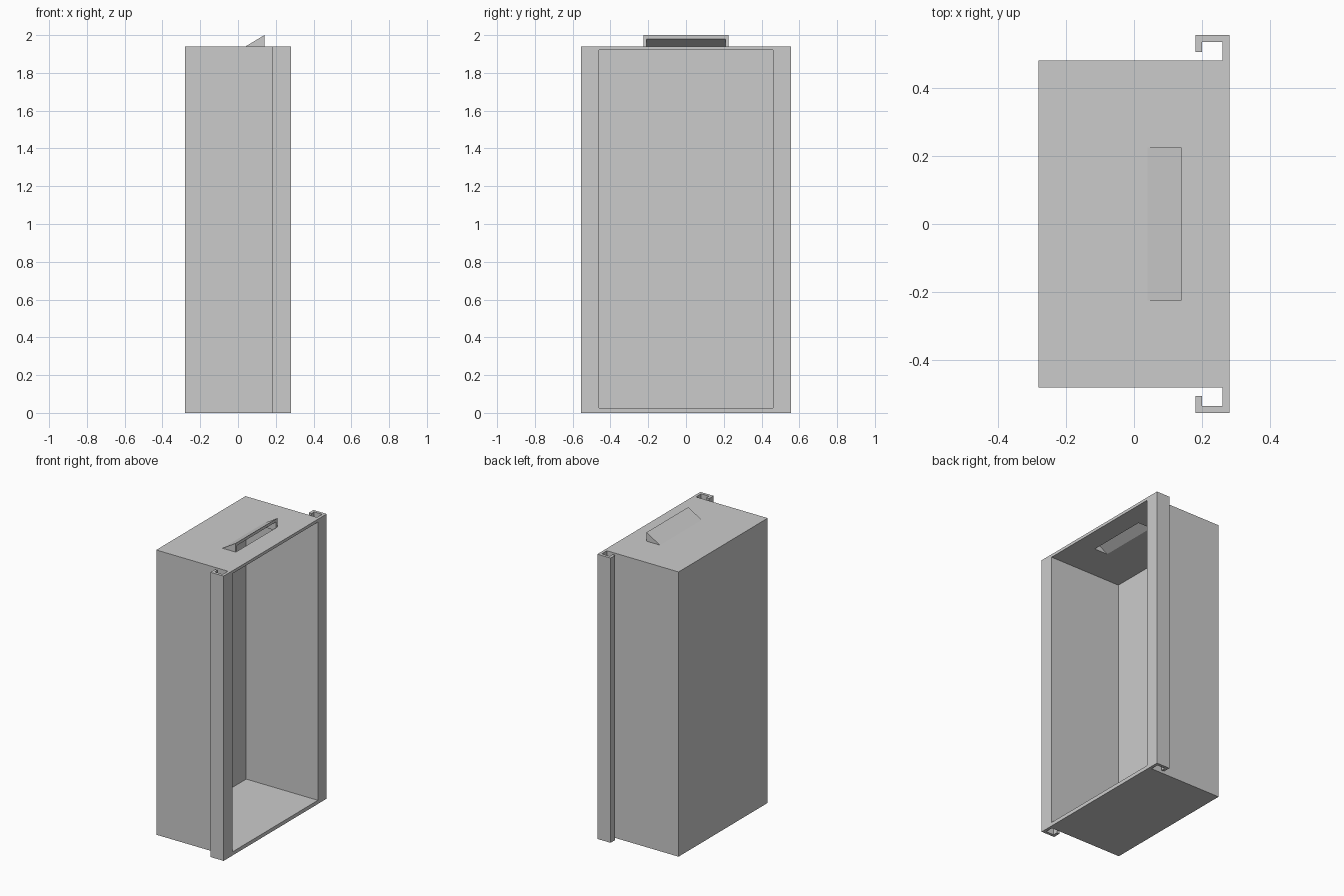
import bpy, bmesh
from mathutils import Vector

cube = bpy.data.objects.get("Cube")
if cube:
    bpy.data.objects.remove(cube, do_unlink=True)

# Single flat colour
grey = bpy.data.materials.new("plain_grey")
grey.use_nodes = True
grey.diffuse_color = (0.6, 0.6, 0.6, 1)
grey.node_tree.nodes["Principled BSDF"].inputs["Base Color"].default_value = (0.6, 0.6, 0.6, 1)

HEIGHT, FRONT, WALL = 1.94, 0.28, 0.02


def prism(name, points, sweep):
    """Extrude a closed planar outline along the sweep vector."""
    bm = bmesh.new()
    face = bm.faces.new([bm.verts.new(p) for p in points])
    new = bmesh.ops.extrude_face_region(bm, geom=[face])["geom"]
    verts = [v for v in new if isinstance(v, bmesh.types.BMVert)]
    bmesh.ops.translate(bm, verts=verts, vec=Vector(sweep))
    bmesh.ops.recalc_face_normals(bm, faces=bm.faces[:])
    mesh = bpy.data.meshes.new(name)
    bm.to_mesh(mesh)
    bm.free()
    mesh.materials.append(grey)
    obj = bpy.data.objects.new(name, mesh)
    bpy.context.collection.objects.link(obj)
    return obj


def across(name, profile, half_width):
    """Prism from an x-z profile, centred across y."""
    return prism(name, [(x, -half_width, z) for x, z in profile], (0, 2 * half_width, 0))


def cut(target, cutter):
    cutter.hide_render = True
    mod = target.modifiers.new("cut", 'BOOLEAN')
    mod.operation = 'DIFFERENCE'
    mod.solver = 'EXACT'
    mod.object = cutter
    bpy.context.view_layer.objects.active = target
    bpy.ops.object.modifier_apply(modifier=mod.name)
    bpy.data.objects.remove(cutter, do_unlink=True)


# Body outline with hooked side rails, mirrored across y
side = [(-FRONT, 0.48), (0.26, 0.48), (0.26, 0.535), (0.20, 0.535), (0.20, 0.505),
        (0.18, 0.505), (0.18, 0.555), (FRONT, 0.555)]
outline = side + [(x, -y) for x, y in reversed(side)]
body = prism("cabinet_body", [(x, y, 0) for x, y in outline], (0, 0, HEIGHT))

# Open cavity at the +x side
low, high = 0.025, HEIGHT - WALL
cut(body, across("cavity_cutter", [(-FRONT + WALL, low), (0.4, low),
                                   (0.4, high), (-FRONT + WALL, high)], 0.46))

# Vent slot through the top panel
cut(body, across("slot_cutter", [(0.04, 1.9), (0.04, 1.92), (0.14, 1.98), (0.14, 1.9)], 0.21))

# Sloping vent hood, hollow underneath and open toward +x
hood = across("vent_hood", [(0.04, HEIGHT), (0.14, 2.0), (0.14, HEIGHT)], 0.225)
cut(hood, across("hood_cutter", [(0.0, 1.896), (0.16, 1.992), (0.16, 1.896)], 0.21))
